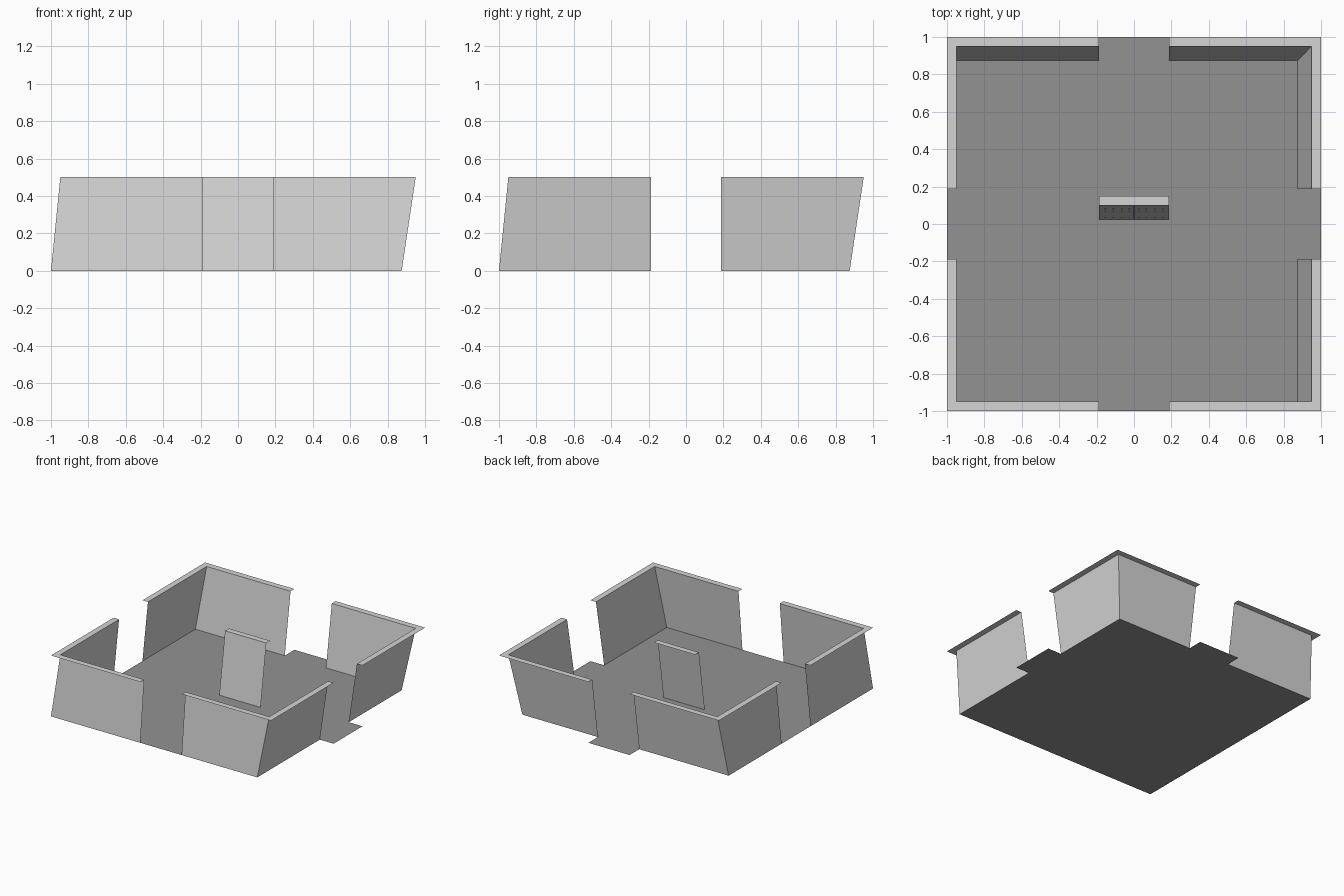
import bpy, math
from mathutils import Vector

if "Cube" in bpy.data.objects:
    bpy.data.objects.remove(bpy.data.objects["Cube"])

H, GAP = 0.5, 0.1875            # wall height, half width of the doorways
LO0, HI0 = -1.0, 0.875          # wall line at the floor
LO1, HI1 = -0.95, 0.95          # wall line at the top


def material(name, v):
    m = bpy.data.materials.new(name)
    m.diffuse_color = (v, v, v, 1)
    m.use_nodes = True
    m.node_tree.nodes["Principled BSDF"].inputs["Base Color"].default_value = m.diffuse_color
    return m


wall_mat = material("light grey", 0.66)
floor_mat = material("mid grey", 0.29)


def sheet(name, quads, mat):
    """Object made of separate flat quads."""
    verts, faces = [], []
    for q in quads:
        faces.append(tuple(range(len(verts), len(verts) + len(q))))
        verts += [tuple(p) for p in q]
    me = bpy.data.meshes.new(name)
    me.from_pydata(verts, [], faces)
    me.materials.append(mat)
    ob = bpy.data.objects.new(name, me)
    bpy.context.collection.objects.link(ob)
    return ob


def rect(x0, x1, y0, y1, z):
    return [(x0, y0, z), (x1, y0, z), (x1, y1, z), (x0, y1, z)]


# Floor with sill tabs at the right and back doorways
sheet("floor", [rect(LO0, HI0, LO0, HI0, 0),
                rect(HI0, 1, -GAP, GAP, 0),
                rect(-GAP, GAP, HI0, 1, 0)], floor_mat)

# Leaning walls: two panels and two rim strips per side
for side, c0, c1, rim, along_x, flip in (
        ("front", LO0, LO1, -1, True, False), ("back", HI0, HI1, 1, True, True),
        ("left", LO0, LO1, -1, False, True), ("right", HI0, HI1, 1, False, False)):
    def P(a, c, z):
        return (a, c, z) if along_x else (c, a, z)
    panels, rims = [], []
    for b, t, o, g in ((LO0, LO1, -1, -GAP), (HI0, HI1, 1, GAP)):
        q = [P(b, c0, 0), P(g, c0, 0), P(g, c1, H), P(t, c1, H)]
        r = [P(t, c1, H), P(g, c1, H), P(g, rim, H), P(o, rim, H)]
        if (g > 0) != flip:      # outward facing panels
            q.reverse()
        n = (Vector(r[1]) - Vector(r[0])).cross(Vector(r[2]) - Vector(r[1]))
        if n.z < 0:              # rims face up
            r.reverse()
        panels.append(q)
        rims.append(r)
    sheet(side + "_wall", panels, wall_mat)
    sheet(side + "_rim", rims, wall_mat)

# Leaning gate in the middle, with its own rim
Y0, Y1 = HI0 - 0.85, HI1 - 0.85


def on_gate(x, z, d):
    return (x, Y0 + (Y1 - Y0) * z / H + d, z)


def plate(x0, x1, z0, z1, d):
    q = [on_gate(x0, z0, d), on_gate(x1, z0, d), on_gate(x1, z1, d), on_gate(x0, z1, d)]
    return q if d <= 0 else q[::-1]


sheet("gate", [plate(-GAP, GAP, 0, H, 0)], wall_mat)
sheet("gate_rim", [rect(-GAP, GAP, Y1, 0.15, H)], wall_mat)

# Thin rails and studs on both gate faces
rails, studs = [], []
for d in (-0.002, 0.002):
    for z in (0.04, 0.165, 0.45):
        rails.append(plate(-GAP, GAP, z - 0.004, z + 0.004, d))
    rails.append(plate(-0.004, 0.004, 0, H, d))
    for x in (-0.155, -0.11, -0.065, -0.025, 0.025, 0.065, 0.11, 0.155):
        for z in (0.08, 0.12, 0.21, 0.26, 0.31, 0.36, 0.41):
            studs.append(plate(x - 0.004, x + 0.004, z - 0.005, z + 0.005, d * 1.5))
sheet("gate_rails", rails, wall_mat)
sheet("gate_studs", studs, wall_mat)
